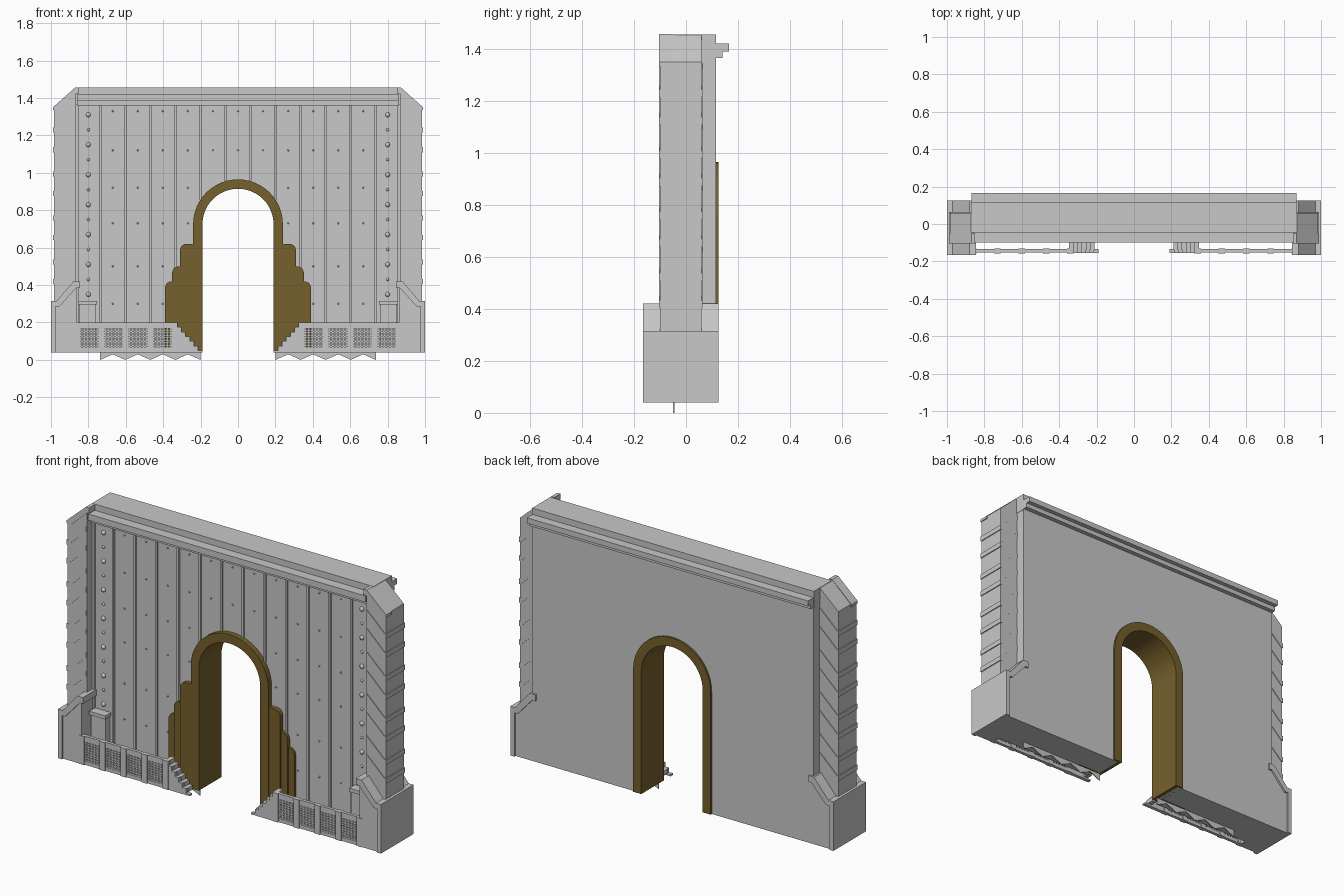
import bpy, bmesh, math
from mathutils import Matrix

cube = bpy.data.objects.get("Cube")
if cube:
    bpy.data.objects.remove(cube, do_unlink=True)


def material(name, rgb):
    m = bpy.data.materials.new(name)
    m.use_nodes = True
    m.diffuse_color = (*rgb, 1)
    m.node_tree.nodes["Principled BSDF"].inputs["Base Color"].default_value = (*rgb, 1)
    return m


STONE = material("pale grey stone", (0.58, 0.58, 0.58))
GOLD = material("dark gold", (0.18, 0.115, 0.025))


class Part:
    """Collects prisms, boxes and domes into one object."""

    def __init__(self):
        self.bm = bmesh.new()

    def prism(self, pts, a, b, axis="y"):
        # Profile is (x, z) swept along y, or (y, z) swept along x
        def place(p, t):
            return (p[0], t, p[1]) if axis == "y" else (t, p[0], p[1])
        v0 = [self.bm.verts.new(place(p, a)) for p in pts]
        v1 = [self.bm.verts.new(place(p, b)) for p in pts]
        faces = [self.bm.faces.new(v0), self.bm.faces.new(v1[::-1])]
        for i in range(len(pts)):
            j = (i + 1) % len(pts)
            faces.append(self.bm.faces.new((v0[i], v1[i], v1[j], v0[j])))
        bmesh.ops.recalc_face_normals(self.bm, faces=faces)
        return self

    def box(self, x0, x1, y0, y1, z0, z1):
        return self.prism([(x0, z0), (x1, z0), (x1, z1), (x0, z1)], y0, y1)

    def dome(self, x, y, z, r, seg=8):
        bmesh.ops.create_uvsphere(self.bm, u_segments=seg, v_segments=seg // 2 + 1,
                                  radius=r, matrix=Matrix.Translation((x, y, z)))
        return self

    def finish(self, name, mat=STONE, mirror=True, smooth=False):
        me = bpy.data.meshes.new(name)
        self.bm.to_mesh(me)
        self.bm.free()
        ob = bpy.data.objects.new(name, me)
        bpy.context.collection.objects.link(ob)
        me.materials.append(mat)
        if smooth:
            me.shade_smooth()
        if mirror:
            mod = ob.modifiers.new("Mirror", "MIRROR")
            mod.use_mirror_merge = False
        return ob


def arch(r, z_spring, z_bottom, n=24):
    """Arch outline from the bottom right, over the top, to the bottom left."""
    pts = [(r, z_bottom)]
    pts += [(r * math.cos(math.pi * i / n), z_spring + r * math.sin(math.pi * i / n))
            for i in range(n + 1)]
    return pts + [(-r, z_bottom)]


BASE, FRONT, BACK = 0.04, -0.045, 0.115
SPRING, R_IN, R_OUT = 0.725, 0.19, 0.24
PLANK = 0.134
SEAMS = [PLANK * (i + 0.5) for i in range(6)]

# Wall with arched opening
outline = [(0.87, BASE), (0.87, 1.365), (-0.87, 1.365), (-0.87, BASE)]
Part().prism(outline + arch(R_IN + 0.02, SPRING, BASE)[::-1], FRONT, BACK).finish("wall", mirror=False)

# Lintel and its stepped cornices
Part().prism([(BACK, 1.455), (FRONT, 1.455), (FRONT, 1.42), (-0.1, 1.42), (-0.1, 1.385),
              (-0.07, 1.385), (-0.07, 1.36), (BACK, 1.36)], -0.86, 0.86, "x").finish("lintel", mirror=False)
Part().prism([(0.1, 1.42), (0.165, 1.42), (0.165, 1.39), (0.14, 1.39), (0.14, 1.365),
              (0.1, 1.365)], -0.87, 0.87, "x").finish("back_cornice", mirror=False)
Part().box(0.85, 0.872, FRONT, BACK, 1.36, 1.455).finish("lintel_end")

# Gold arch lining, running through the wall
Part().prism(arch(R_OUT, SPRING, BASE) + arch(R_IN, SPRING, BASE)[::-1],
             -0.075, 0.125).finish("arch_frame", GOLD, mirror=False)

# Gold stepped shoulders with rounded outer corners
steps = Part()
for k, (x, top) in enumerate([(0.31, 0.62), (0.352, 0.5), (0.39, 0.42)]):
    r = 0.035
    curve = [(x - r + r * math.cos(i * math.pi / 12), top - r + r * math.sin(i * math.pi / 12))
             for i in range(7)]
    steps.prism([(0.22, BASE), (x, BASE)] + curve + [(0.22, top)], -0.07 + 0.006 * k, FRONT + 0.01)
steps.finish("arch_shoulders", GOLD)

# Plank seams: they stop above the arch where they meet it
seams = Part()
for x in SEAMS:
    low = SPRING + math.sqrt(R_OUT ** 2 - x ** 2) if x < R_OUT else 0.05
    seams.box(x - 0.006, x + 0.006, FRONT - 0.01, FRONT + 0.005, low, 1.365)
seams.box(0.852, 0.87, FRONT - 0.01, FRONT + 0.005, 0.2, 1.365)
seams.finish("plank_seams")

# Pointed plank feet
feet = Part()
for a, b in zip(SEAMS[1:], SEAMS[2:]):
    m = (a + b) / 2
    feet.prism([(a, 0), (m, 0.03), (b, 0), (b, 0.06), (a, 0.06)], FRONT - 0.005, FRONT)
feet.finish("plank_feet")

# Small rivets on the planks and a column of domed bolts
rivets = Part()
for i in range(6):
    for z in (1.33, 1.12, 0.92, 0.73, 0.5, 0.3):
        x = PLANK * i
        if x > 0.39 or (z > 0.7 and math.hypot(x, z - SPRING) > 0.26):
            rivets.dome(x, FRONT, z, 0.005, 6)
rivets.finish("rivets")
bolts = Part()
for i in range(13):
    bolts.dome(0.8, FRONT, 1.31 - 0.08 * i, 0.013 if i % 2 == 0 else 0.008, 10)
bolts.finish("bolts", smooth=True)

# End pillars with sloping tops and slanted bands
Part().prism([(0.865, 0.3), (0.985, 0.3), (0.985, 1.35), (0.87, 1.455), (0.865, 1.455)],
             -0.1, 0.06).finish("pillar")
Part().prism([(0.85, 1.425), (0.865, 1.425), (0.96, 1.335), (0.99, 1.335), (0.99, 1.35),
              (0.87, 1.457), (0.85, 1.457)], -0.104, -0.05).finish("pillar_cap")
bands = Part()
for k in range(4):
    for z in (1.215 - 0.235 * k, 1.11 - 0.235 * k):
        bands.prism([(0.868, z + 0.105), (0.98, z), (0.99, z), (0.99, z + 0.028),
                     (0.98, z + 0.028), (0.868, z + 0.133)], -0.104, 0.064)
bands.finish("pillar_bands")

# Plinths: recessed core with a raised rim
outer = [(1, BASE), (1, 0.315), (0.97, 0.315), (0.88, 0.42), (0.845, 0.42), (0.845, 0.385)]
inner = [(0.865, 0.385), (0.955, 0.285), (0.975, 0.285), (0.975, BASE)]
Part().prism([(0.862, BASE)] + inner[::-1] + [(0.862, 0.385)], -0.155, BACK).finish("plinth_core")
Part().prism(outer + inner, -0.165, 0.125).finish("plinth_rim")

# Low floor slab in front of the wall, with a small pedestal
Part().box(0.24, 0.865, -0.1, FRONT + 0.01, BASE, 0.06).finish("floor_slab")
pedestal = Part().box(0.76, 0.85, -0.085, FRONT, 0.06, 0.295)
pedestal.box(0.755, 0.855, -0.095, FRONT, 0.295, 0.315).finish("pedestal")

# Railing: rails, posts and lattice panels
rail = Part()
rail.box(0.33, 0.865, -0.152, -0.135, 0.168, 0.2)
rail.box(0.33, 0.865, -0.152, -0.135, BASE, 0.06)
for i in range(5):
    x = 0.34 + 0.13 * i
    rail.box(x - 0.017, x + 0.017, -0.158, -0.132, BASE, 0.2)
rail.finish("railing")
lattice = Part()
for i in range(4):
    c = 0.405 + 0.13 * i
    for j in range(9):
        z = 0.06 + 0.0135 * j
        lattice.box(c - 0.05, c + 0.05, -0.15, -0.143, z, z + 0.008)
    for j in range(6):
        x = c - 0.05 + 0.0184 * j
        lattice.box(x, x + 0.008, -0.148, -0.14, 0.05, 0.17)
lattice.finish("railing_lattice")

# Stepped stair ends beside the opening
profile, n = [(0.34, BASE), (0.34, 0.2)], 6
for i in range(n):
    x, z = 0.325 - 0.022 * i, 0.2 - 0.025 * i
    profile += [(x, z), (x, z - 0.025)]
Part().prism(profile + [(0.19, 0.05), (0.19, BASE)], -0.155, -0.135).finish("stair_side")
treads = Part()
for i in range(n):
    x, z = 0.325 - 0.022 * i, 0.2 - 0.025 * i
    treads.box(x - 0.004, x + 0.022, -0.14, -0.098, z - 0.025, z)
treads.finish("stair_treads")
